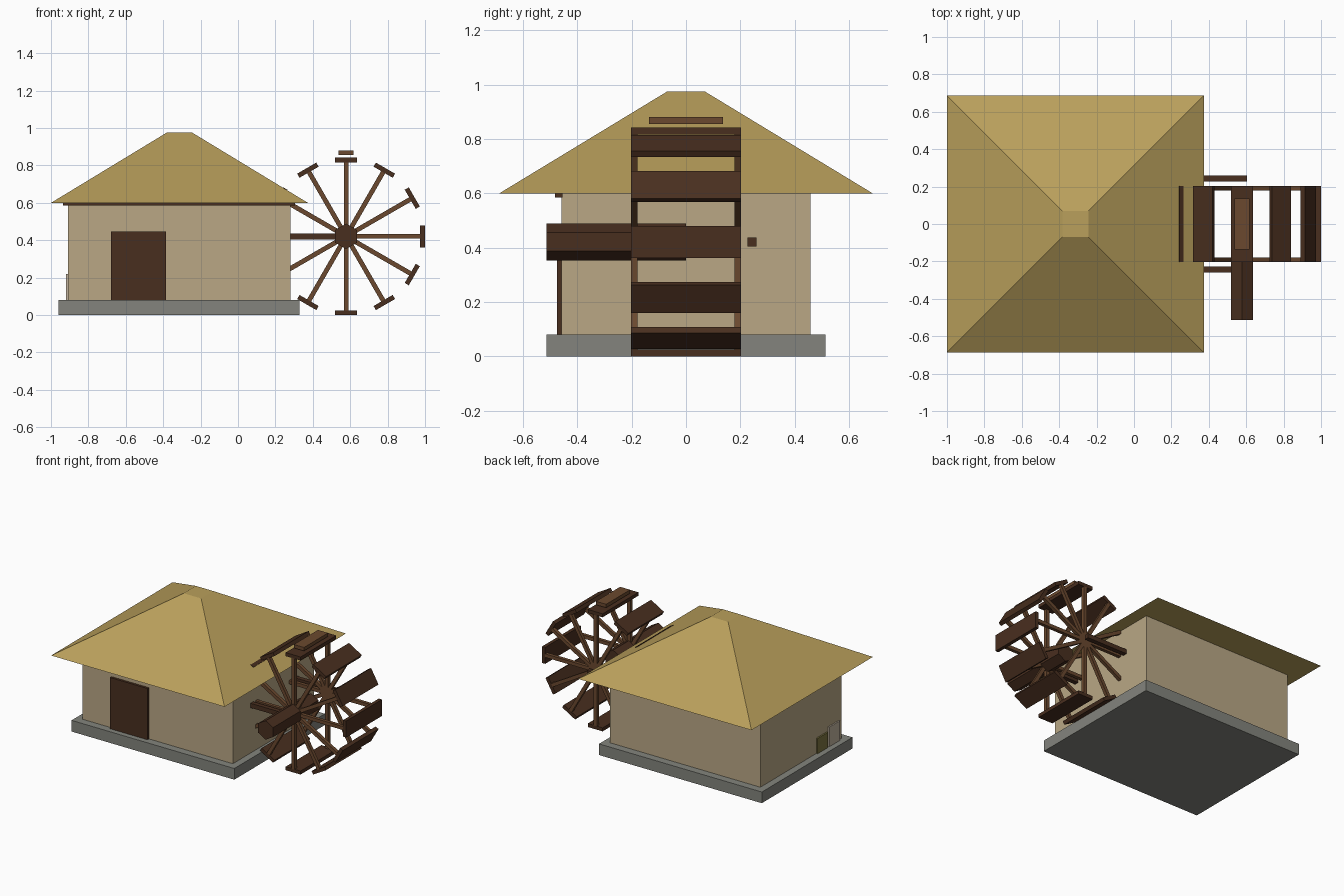
import bpy, math
from mathutils import Matrix, Vector

if "Cube" in bpy.data.objects:
    bpy.data.objects.remove(bpy.data.objects["Cube"])


def material(name, rgb):
    m = bpy.data.materials.new(name)
    m.diffuse_color = [(c / 255) ** 2.2 for c in rgb] + [1]
    m.use_nodes = True
    m.node_tree.nodes["Principled BSDF"].inputs["Base Color"].default_value = m.diffuse_color
    return m


THATCH = material("thatch", (184, 158, 92))
PLASTER = material("plaster", (184, 166, 132))
STONE = material("stone", (130, 131, 124))
DARK = material("dark_wood", (74, 50, 36))
WOOD = material("wood", (106, 74, 50))
OLIVE = material("olive_sack", (124, 116, 66))
PALE = material("pale_sack", (190, 176, 156))


def finish(name, mat):
    ob = bpy.context.object
    ob.name = ob.data.name = name
    ob.data.materials.append(mat)
    return ob


def box(name, mat, x, y, z, turn=None):
    """Box from (min, max) ranges, optionally moved by a matrix."""
    bpy.ops.mesh.primitive_cube_add(size=1)
    ob = finish(name, mat)
    lo, hi = (Vector(v) for v in zip(x, y, z))
    m = Matrix.Translation((lo + hi) / 2) @ Matrix.Diagonal((*(hi - lo), 1))
    ob.data.transform(turn @ m if turn else m)
    return ob


# House
box("stone_base", STONE, (-0.96, 0.33), (-0.513, 0.513), (0, 0.08))
box("walls", PLASTER, (-0.91, 0.28), (-0.458, 0.458), (0.08, 0.6))
box("door", DARK, (-0.68, -0.385), (-0.475, -0.45), (0.08, 0.447))
box("eave_beam", DARK, (-0.935, 0.305), (-0.483, -0.455), (0.585, 0.61))

# Hipped thatch roof with a small flat top
bpy.ops.mesh.primitive_cone_add(vertices=4, radius1=0.687 * math.sqrt(2),
                                radius2=0.069 * math.sqrt(2), depth=0.375)
roof = finish("thatched_roof", THATCH)
roof.data.transform(Matrix.Translation((-0.313, 0, 0.7875))
                    @ Matrix.Rotation(math.pi / 4, 4, 'Z'))

# Sacks against the left wall
box("pale_sack", PALE, (-0.92, -0.87), (-0.43, -0.31), (0.08, 0.22))
box("olive_sack", OLIVE, (-0.92, -0.87), (-0.295, -0.175), (0.08, 0.19))

# Water wheel: twelve paddles, each on a pair of spokes
CX, CZ = 0.578, 0.421
for i in range(12):
    turn = (Matrix.Translation((CX, 0, CZ))
            @ Matrix.Rotation(i * math.pi / 6, 4, 'Y'))
    box(f"paddle_{i}", DARK, (-0.059, 0.059), (-0.202, 0.202),
        (0.396, 0.421), turn)
    for side in (-1, 1):
        y = side * 0.19
        box(f"spoke_{i}_{'front' if side < 0 else 'back'}", WOOD,
            (-0.0125, 0.0125), (y - 0.012, y + 0.012), (0, 0.4), turn)

# Hexagonal axle
bpy.ops.mesh.primitive_cylinder_add(vertices=6, radius=0.068, depth=0.513)
axle = finish("axle", DARK)
axle.data.transform(Matrix.Translation((CX, -0.2565, CZ))
                    @ Matrix.Rotation(math.pi / 2, 4, 'X'))

# Beams from the wall carrying the wheel
for side in (-1, 1):
    y = side * 0.243
    box("support_beam_" + ("front" if side < 0 else "back"), DARK,
        (0.265, 0.605), (y - 0.016, y + 0.016), (0.405, 0.437))

# Water chute above the wheel
box("chute", WOOD, (0.538, 0.618), (-0.136, 0.136), (0.855, 0.88))
